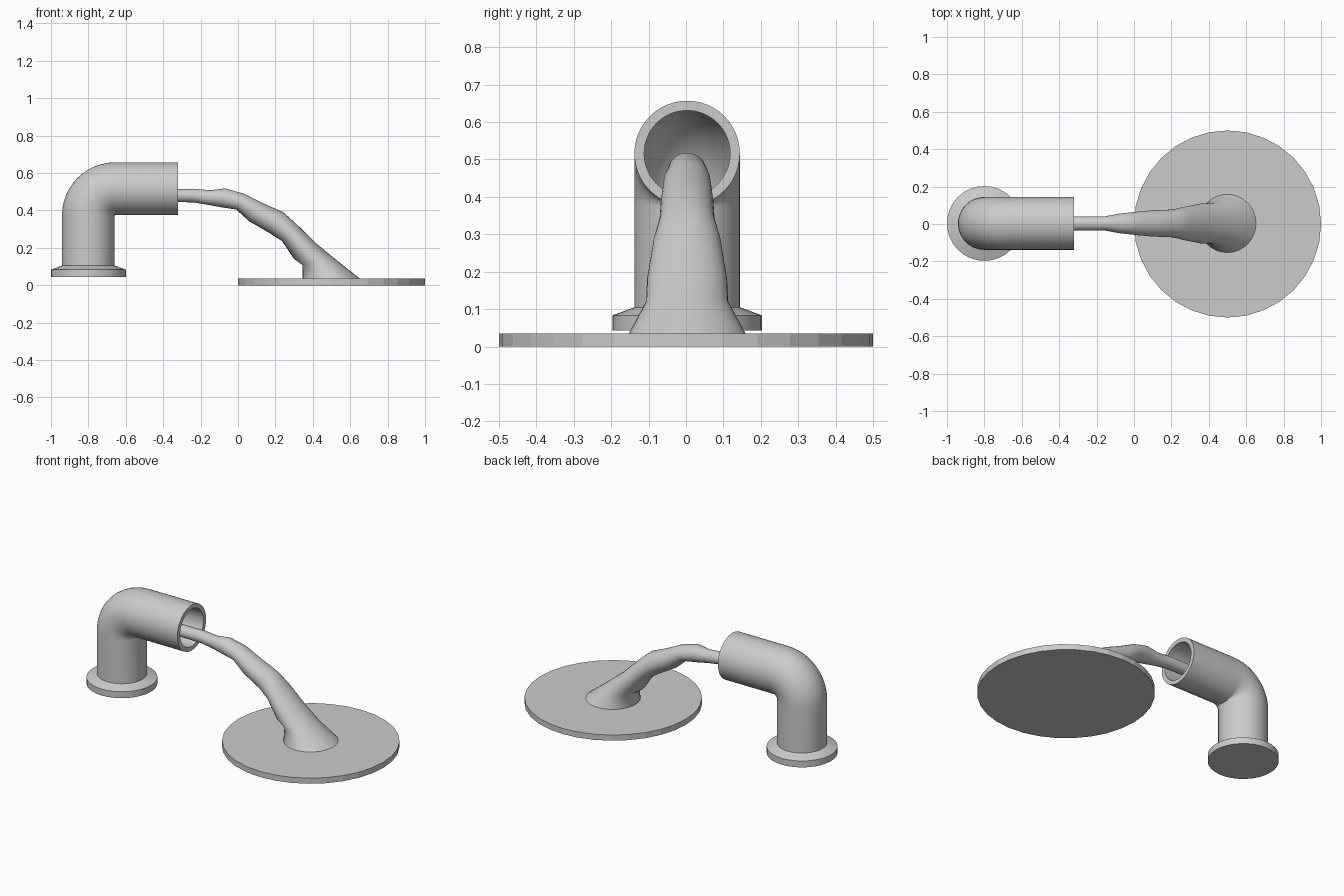
import bpy, bmesh, math
from mathutils import Vector

if "Cube" in bpy.data.objects:
    bpy.data.objects.remove(bpy.data.objects["Cube"])

Y0 = 0.003  # tiny sideways offset shared by pipe and water


def loft(name, rings, sides=32, closed=False, angle=40):
    """Skin ellipses given as (x_top, z_top, x_bottom, z_bottom, half_width)."""
    bm = bmesh.new()
    loops = []
    for xt, zt, xb, zb, w in rings:
        mid = Vector(((xt + xb) / 2, Y0, (zt + zb) / 2))
        up = Vector(((xt - xb) / 2, 0, (zt - zb) / 2))
        side = Vector((0, w, 0))
        loops.append([bm.verts.new(mid + up * math.cos(a) + side * math.sin(a))
                      for a in (2 * math.pi * i / sides for i in range(sides))])
    pairs = list(zip(loops, loops[1:]))
    if closed:
        pairs.append((loops[-1], loops[0]))
    for a, b in pairs:
        for i in range(sides):
            j = (i + 1) % sides
            bm.faces.new((a[i], a[j], b[j], b[i]))
    if not closed:
        bm.faces.new(loops[0])
        bm.faces.new(loops[-1])
    bmesh.ops.recalc_face_normals(bm, faces=bm.faces)
    me = bpy.data.meshes.new(name)
    bm.to_mesh(me)
    bm.free()
    ob = bpy.data.objects.new(name, me)
    bpy.context.collection.objects.link(ob)
    bpy.ops.object.select_all(action='DESELECT')
    ob.select_set(True)
    bpy.context.view_layer.objects.active = ob
    bpy.ops.object.shade_smooth_by_angle(angle=math.radians(angle))
    return ob


def disc_rings(x, profile):
    return [(x - r, z, x + r, z, r) for r, z in profile]


def elbow_rings(r):
    """Rings of radius r: upright run, quarter bend, horizontal run."""
    R, cx, cz = 0.142, -0.658, 0.374
    stations = [(cx - R, 0.095, 0)]
    for i in range(13):
        t = math.pi / 2 * i / 12
        stations.append((cx - R * math.cos(t), cz + R * math.sin(t), t))
    stations.append((-0.32, cz + R, math.pi / 2))
    return [(x - r * math.cos(t), z + r * math.sin(t),
             x + r * math.cos(t), z - r * math.sin(t), r) for x, z, t in stations]


# Puddle
bpy.ops.mesh.primitive_cylinder_add(vertices=32, radius=0.5, depth=0.035,
                                    location=(0.5, 0, 0.0175))
bpy.context.object.name = "puddle"

# Flange with sloping top
loft("pipe_flange", disc_rings(-0.8, [(0.2, 0.043), (0.2, 0.083), (0.141, 0.105)]),
     angle=15)

# Hollow elbow pipe: outer skin out, inner skin back
loft("elbow_pipe", elbow_rings(0.141) + elbow_rings(0.115)[::-1], sides=48, closed=True)

# Water pouring out and widening into the puddle
loft("water_stream", [
    (-0.60, 0.515, -0.60, 0.445, 0.036),
    (-0.32, 0.515, -0.32, 0.445, 0.038),
    (-0.24, 0.516, -0.24, 0.443, 0.038),
    (-0.15, 0.508, -0.16, 0.430, 0.038),
    (-0.07, 0.518, -0.09, 0.417, 0.052),
    (0.03, 0.490, -0.01, 0.405, 0.062),
    (0.13, 0.440, 0.06, 0.342, 0.070),
    (0.24, 0.392, 0.17, 0.278, 0.074),
    (0.31, 0.330, 0.235, 0.236, 0.090),
    (0.42, 0.222, 0.30, 0.140, 0.107),
    (0.53, 0.132, 0.345, 0.108, 0.110),
    (0.655, 0.033, 0.345, 0.033, 0.157),
], angle=60)
